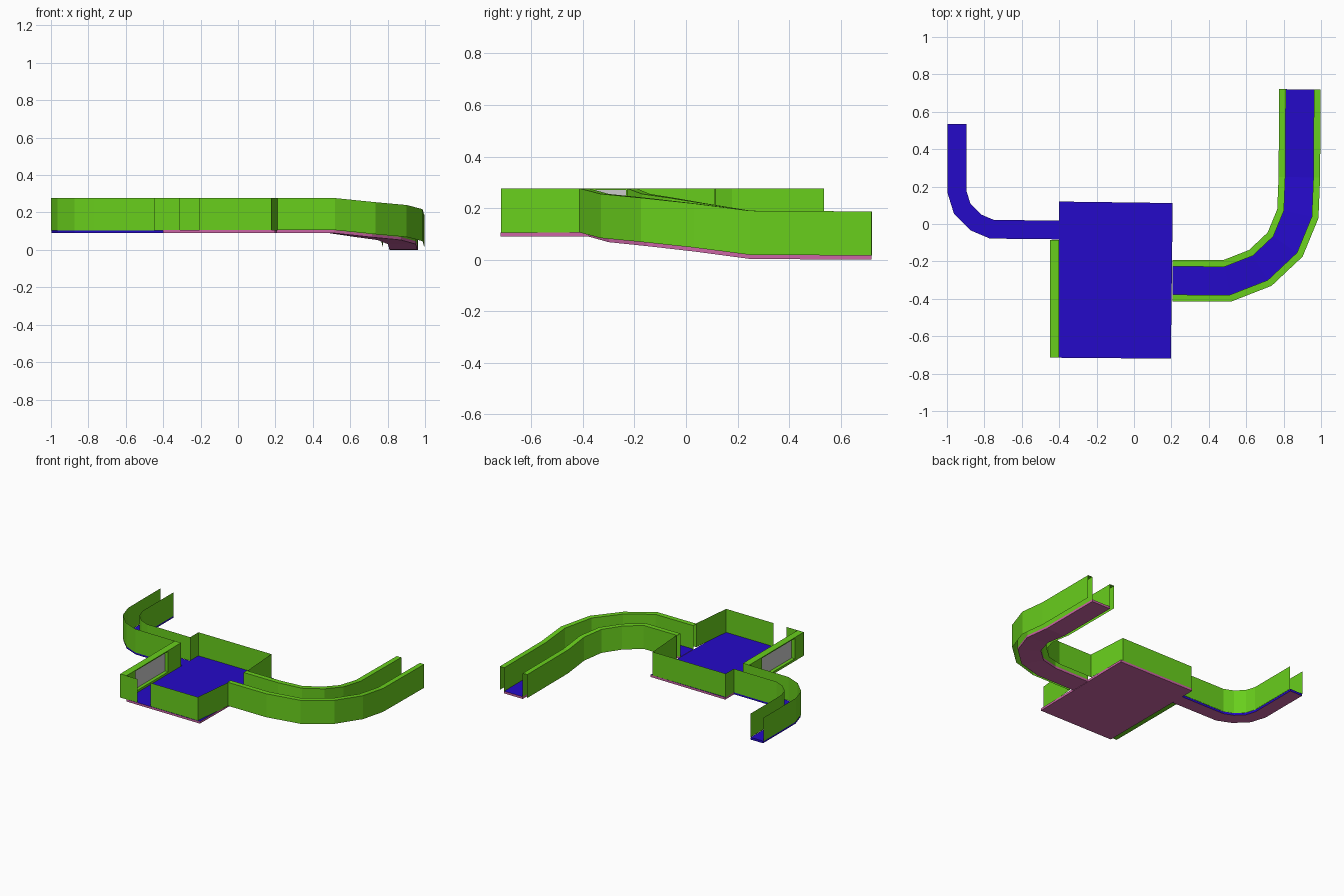
import bpy
from mathutils import Vector

if "Cube" in bpy.data.objects:
    bpy.data.objects.remove(bpy.data.objects["Cube"])


def mat(name, col):
    m = bpy.data.materials.new(name)
    m.diffuse_color = (*col, 1)
    m.use_nodes = True
    m.node_tree.nodes["Principled BSDF"].inputs["Base Color"].default_value = m.diffuse_color
    return m


GREEN = mat("wall_green", (0.14, 0.62, 0.012))
BLUE = mat("floor_blue", (0.018, 0.003, 0.58))
PINK = mat("underside_pink", (0.6, 0.13, 0.38))


def add(name, verts, faces, mats=(), slots=None):
    me = bpy.data.meshes.new(name)
    me.from_pydata(verts, [], faces)
    for m in mats:
        me.materials.append(m)
    if slots:
        me.polygons.foreach_set("material_index", slots)
    ob = bpy.data.objects.new(name, me)
    bpy.context.collection.objects.link(ob)
    return ob


def sweep(name, path, profile, mats, closed=False, slots=None):
    """Sweep (side, height) profile points along a path with mitred corners."""
    pts = [Vector(p) for p in path]
    n, k = len(pts), len(profile)
    verts, faces, ids = [], [], []
    for i, p in enumerate(pts):
        a = (p - pts[i - 1]).xy.normalized() if i else (pts[1] - p).xy.normalized()
        b = (pts[i + 1] - p).xy.normalized() if i < n - 1 else a
        t = (a + b).normalized()
        side = Vector((t.y, -t.x)) / t.dot(a)
        for s, h in profile:
            verts.append((p.x + side.x * s, p.y + side.y * s, p.z + h))
    edges = k if closed else k - 1
    for i in range(n - 1):
        for j in range(edges):
            j2 = (j + 1) % k
            faces.append((i*k + j, i*k + j2, (i+1)*k + j2, (i+1)*k + j))
            ids.append(slots[j] if slots else 0)
    if closed:
        faces += [tuple(range(k))[::-1], tuple(range((n-1)*k, n*k))]
        ids += [slots[1] if slots else 0] * 2
    return add(name, verts, faces, mats, ids)


def box(name, lo, hi, m):
    v = [(x, y, z) for x in (lo[0], hi[0]) for y in (lo[1], hi[1]) for z in (lo[2], hi[2])]
    f = [(0, 1, 3, 2), (4, 6, 7, 5), (0, 4, 5, 1), (2, 3, 7, 6), (0, 2, 6, 4), (1, 5, 7, 3)]
    return add(name, v, f, [m])


def floor_profile(w):
    return [(-w, .016), (w, .016), (w, 0), (-w, 0)]


B, T = .105, .277          # wall bottom and top

# Room floor slab: blue top, pink sides and underside
outline = [(-.4, -.715), (.197, -.72), (.207, .112), (-.4, .12)]
v = [(x, y, z) for z in (.09, .106) for x, y in outline]
add("room_floor", v, [(4, 5, 6, 7), (3, 2, 1, 0)] +
    [(i, (i+1) % 4, (i+1) % 4 + 4, i + 4) for i in range(4)], [BLUE, PINK], [0] + [1] * 5)

# Thin room walls, with gaps for the doorway and the two passages
for name, line in (("back_wall", [(-.4, .02), (-.4, .115), (.19, .112), (.21, -.19)]),
                   ("front_wall", [(.21, -.415), (.178, -.717), (-.205, -.714)]),
                   ("door_stub_wall", [(-.31, -.714), (-.45, -.714)])):
    sweep(name, [(x, y, 0) for x, y in line], [(0, B), (0, T)], [GREEN])

# Thick left wall framing a window
X0, X1, Y0, Y1 = -.45, -.4, -.713, -.085
box("window_sill", (X0, Y0, B), (X1, Y1, .122), GREEN)
box("window_lintel", (X0, Y0, .27), (X1, Y1, T), GREEN)
box("window_post_front", (X0, Y0, .122), (X1, -.61, .27), GREEN)
box("window_post_back", (X0, -.232, .122), (X1, Y1, .27), GREEN)
xm = -.425
add("window_pane", [(xm, -.61, .122), (xm, -.232, .122), (xm, -.232, .27), (xm, -.61, .27)],
    [(0, 1, 2, 3)])

# Curving ramp that descends to the ground, with hollow walls
ramp = [(.205, -.303, .09), (.498, -.304, .09), (.675, -.235, .068), (.808, -.11, .053),
        (.876, .055, .031), (.884, .25, .003), (.887, .72, 0)]
sweep("ramp_floor", ramp, floor_profile(.075), [BLUE, PINK], True, [0, 1, 1, 1])
for s, name in ((-1, "ramp_inner_wall"), (1, "ramp_outer_wall")):
    sweep(name, ramp, [(s*.075, .016), (s*.075, .187), (s*.111, .187), (s*.111, .016)], [GREEN])

# Narrow level passage with thin walls
hall = [(-.4, -.032, .09), (-.76, -.028, .09), (-.845, .008, .09), (-.918, .08, .09),
        (-.946, .17, .09), (-.946, .535, .09)]
sweep("passage_floor", hall, floor_profile(.05), [BLUE, PINK], True, [0, 0, 1, 0])
for s, name in ((-1, "passage_outer_wall"), (1, "passage_inner_wall")):
    sweep(name, hall, [(s*.053, .015), (s*.053, .187)], [GREEN])
